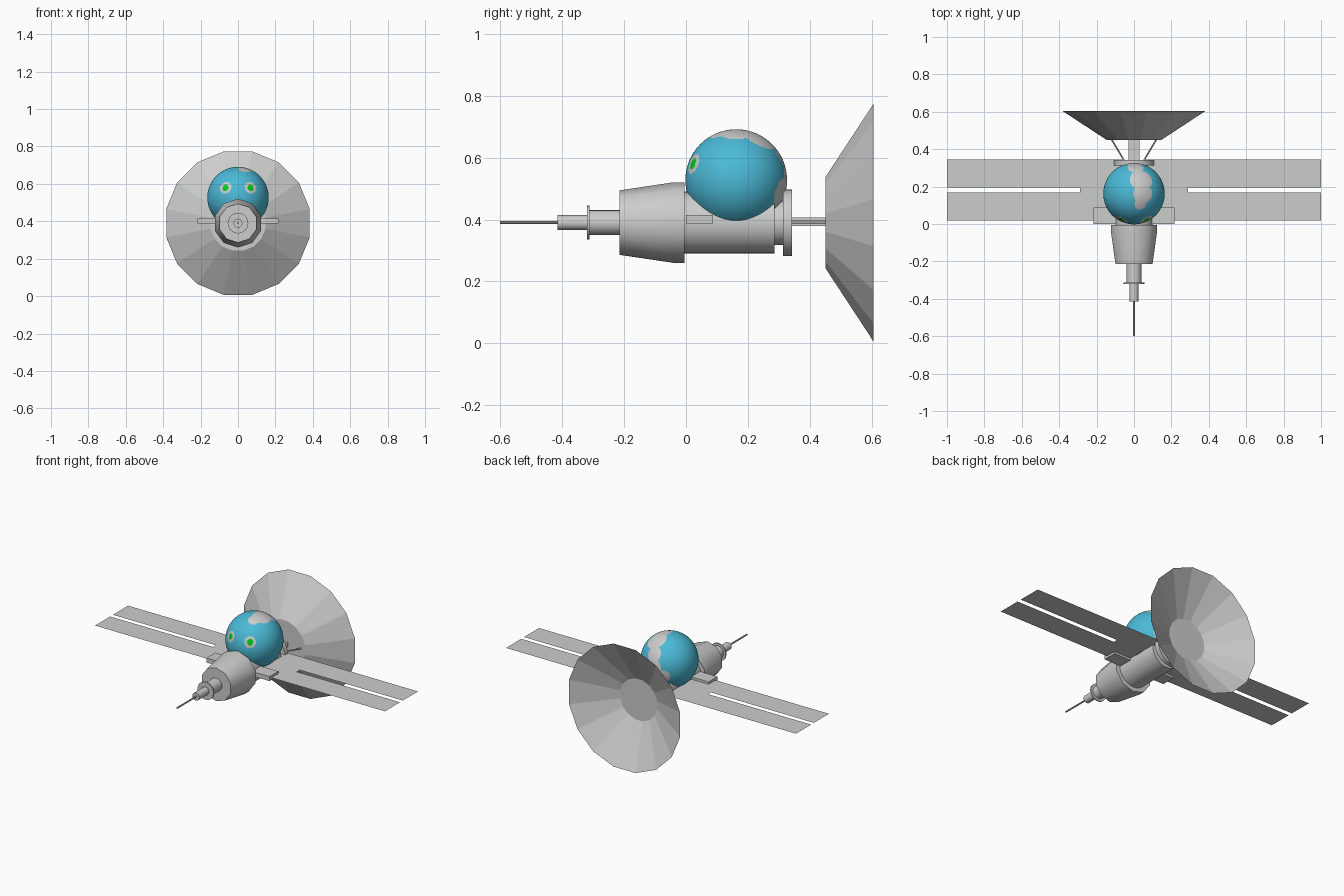
import bpy, bmesh, math
from mathutils import Vector

if "Cube" in bpy.data.objects:
    bpy.data.objects.remove(bpy.data.objects["Cube"])

AXIS_Z = 0.39


def material(name, rgb):
    m = bpy.data.materials.new(name)
    m.diffuse_color = (*rgb, 1)
    m.use_nodes = True
    m.node_tree.nodes["Principled BSDF"].inputs["Base Color"].default_value = m.diffuse_color
    return m


GREY = material("light grey", (0.60, 0.61, 0.60))
BLUE = material("sea blue", (0.07, 0.49, 0.68))
GREEN = material("bright green", (0.0, 0.60, 0.01))


def finish(name, bm, mats, smooth=None):
    bmesh.ops.remove_doubles(bm, verts=bm.verts, dist=1e-5)
    bmesh.ops.recalc_face_normals(bm, faces=bm.faces)
    me = bpy.data.meshes.new(name)
    bm.to_mesh(me)
    bm.free()
    for m in mats:
        me.materials.append(m)
    ob = bpy.data.objects.new(name, me)
    bpy.context.collection.objects.link(ob)
    if smooth:
        bpy.ops.object.select_all(action='DESELECT')
        ob.select_set(True)
        bpy.context.view_layer.objects.active = ob
        bpy.ops.object.shade_smooth_by_angle(angle=math.radians(smooth))
    return ob


def lathe(name, profile, sides, smooth=None, phase=0.0):
    """Turn a (y, radius) profile around the body axis."""
    bm = bmesh.new()
    rings = []
    for y, r in profile:
        rings.append([bm.verts.new((r * math.sin(a), y, AXIS_Z + r * math.cos(a)))
                      for a in (phase + math.tau * i / sides for i in range(sides))])
    for p, q in zip(rings, rings[1:]):
        for i in range(sides):
            j = (i + 1) % sides
            bm.faces.new((p[i], p[j], q[j], q[i]))
    # collapse pole rings and drop degenerate faces
    bmesh.ops.remove_doubles(bm, verts=bm.verts, dist=1e-5)
    return finish(name, bm, [GREY], smooth)


def tube(name, y0, y1, r, sides=24):
    return lathe(name, [(y0, 0), (y0, r), (y1, r), (y1, 0)], sides, 35)


def box(name, lo, hi):
    bm = bmesh.new()
    bmesh.ops.create_cube(bm, size=1)
    lo, hi = Vector(lo), Vector(hi)
    for v in bm.verts:
        v.co = (lo + hi) / 2 + v.co * (hi - lo)
    return finish(name, bm, [GREY])


# Nose and body along the y axis
tube("nose_needle", -0.60, -0.41, 0.005, 8)
tube("nose_tube", -0.415, -0.313, 0.024)
tube("nose_flange", -0.32, -0.312, 0.055)
tube("nose_collar", -0.313, -0.21, 0.040)
lathe("capsule", [(-0.215, 0), (-0.215, 0.104), (-0.04, 0.130), (-0.005, 0.130), (-0.005, 0)], 10, 40)
tube("body_cylinder", -0.006, 0.285, 0.100, 32)
tube("rear_neck", 0.284, 0.314, 0.072)
tube("rear_flange", 0.313, 0.342, 0.107, 32)

# Dish with its arm and slanted struts
lathe("dish", [(0.45, 0), (0.45, 0.15), (0.605, 0.391), (0.51, 0.215),
               (0.465, 0.13), (0.465, 0)], 16, phase=math.pi / 16)
box("dish_arm", (-0.029, 0.34, 0.379), (0.029, 0.452, 0.406))
for s, side in ((-1, "left"), (1, "right")):
    bm = bmesh.new()
    a, b = Vector((s * 0.05, 0.335, 0.392)), Vector((s * 0.12, 0.452, 0.392))
    bmesh.ops.create_cone(bm, cap_ends=True, segments=6, radius1=0.005, radius2=0.005, depth=(b - a).length)
    rot = (b - a).to_track_quat('Z', 'Y')
    for v in bm.verts:
        v.co = rot @ v.co + (a + b) / 2
    finish("dish_strut_" + side, bm, [GREY])

    # Slotted flat panel on each side
    bm = bmesh.new()
    for x0, x1, y0, y1 in ((0.05, 0.29, 0.02, 0.168), (0.05, 0.29, 0.168, 0.196), (0.05, 0.29, 0.196, 0.345),
                           (0.29, 1.0, 0.02, 0.168), (0.29, 1.0, 0.196, 0.345)):
        bm.faces.new([bm.verts.new((s * x, y, 0.40)) for x, y in
                      ((x0, y0), (x1, y0), (x1, y1), (x0, y1))])
    ob = finish("solar_panel_" + side, bm, [GREY])
    bm = bmesh.new()
    bm.from_mesh(ob.data)
    for f in bm.faces:
        f.normal_update()
        if f.normal.z < 0:
            f.normal_flip()
    bmesh.ops.dissolve_faces(bm, faces=bm.faces[:])
    bm.to_mesh(ob.data)
    bm.free()

# Crossbar at the panel roots
box("crossbar", (-0.217, 0.0, 0.387), (0.217, 0.087, 0.415))

# Globe head: land patches and eyes are chosen by direction from the centre
LAND = [(Vector(d).normalized(), r) for d, r in (
    ((0.30, 0.00, 0.95), 0.33), ((0.20, -0.33, 0.91), 0.20), ((0.24, 0.45, 0.84), 0.38),
    ((0.05, 0.85, 0.50), 0.27), ((0.00, 1.00, 0.05), 0.33),
    ((0.33, 0.90, -0.25), 0.30), ((-0.35, 0.87, -0.20), 0.25))]
EYES = [Vector((s * 0.067, -0.139, 0.053)).normalized() for s in (-1, 1)]
bm = bmesh.new()
bmesh.ops.create_uvsphere(bm, u_segments=160, v_segments=100, radius=0.164)
for f in bm.faces:
    d = f.calc_center_median().normalized()
    eye = min(d.angle(e) for e in EYES)
    if eye < 0.11:
        f.material_index = 2
    elif eye < 0.205 or any(d.angle(c) < r for c, r in LAND):
        f.material_index = 0
    else:
        f.material_index = 1
bmesh.ops.translate(bm, verts=bm.verts, vec=(0, 0.162, 0.527))
finish("globe_head", bm, [GREY, BLUE, GREEN], 40)
